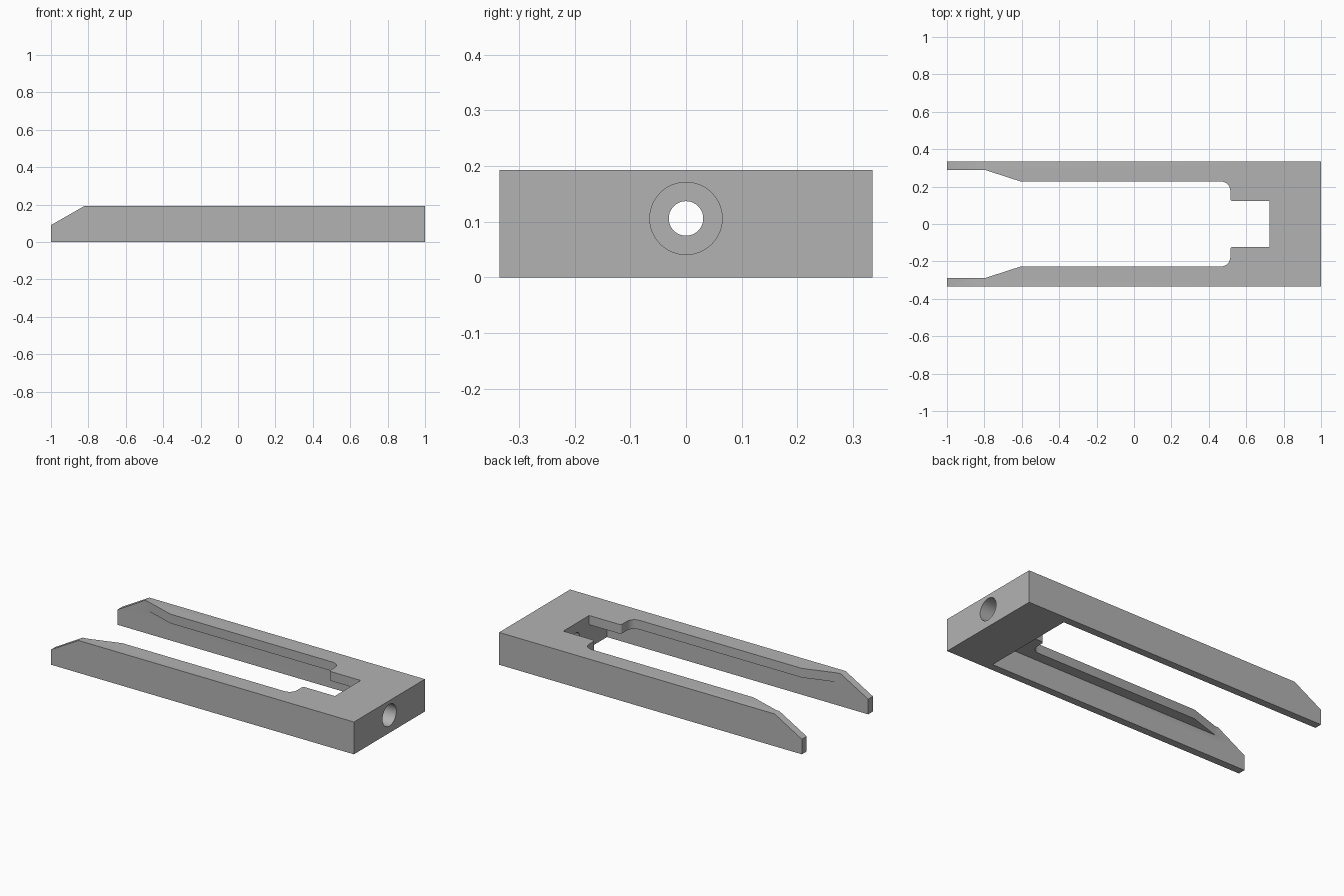
import bpy
import bmesh
import math
from mathutils import Vector

cube = bpy.data.objects.get("Cube")
if cube:
    bpy.data.objects.remove(cube, do_unlink=True)

LENGTH, HALF_W, HEIGHT = 2.0, 0.335, 0.193
WALL_Y = 0.29          # inner face of the thin arm walls
LIP_Z = 0.138          # underside of the inward lip
SLOT_END = 0.725       # inner face of the end block
BORE_Z = 0.106

grey = bpy.data.materials.new("plain grey")
grey.use_nodes = True
grey.diffuse_color = (0.45, 0.45, 0.45, 1)
grey.node_tree.nodes["Principled BSDF"].inputs["Base Color"].default_value = (0.45, 0.45, 0.45, 1)


def prism(name, outline, offset):
    """Extrude a closed outline of 3D points along the offset vector."""
    bm = bmesh.new()
    face = bm.faces.new([bm.verts.new(p) for p in outline])
    ext = bmesh.ops.extrude_face_region(bm, geom=[face])
    moved = [g for g in ext["geom"] if isinstance(g, bmesh.types.BMVert)]
    bmesh.ops.translate(bm, verts=moved, vec=Vector(offset))
    bmesh.ops.recalc_face_normals(bm, faces=bm.faces)
    mesh = bpy.data.meshes.new(name)
    bm.to_mesh(mesh)
    bm.free()
    mesh.materials.append(grey)
    obj = bpy.data.objects.new(name, mesh)
    bpy.context.collection.objects.link(obj)
    return obj


def arc(cx, cy, r, start, end, steps=8):
    angles = [math.radians(start + (end - start) * i / steps) for i in range(steps + 1)]
    return [(cx + r * math.cos(a), cy + r * math.sin(a)) for a in angles]


def bore(name, radius, x0, x1):
    ring = [(x0, y, z) for y, z in arc(0, BORE_Z, radius, 0, 360, 48)[:-1]]
    return prism(name, ring, (x1 - x0, 0, 0))


# Body: side profile with sloped tips, extruded across the width
side = [(-1, 0), (1, 0), (1, HEIGHT), (-0.82, HEIGHT), (-1, 0.09)]
body = prism("fork_body", [(x, -HALF_W, z) for x, z in side], (0, 2 * HALF_W, 0))

# Wide pocket below the lip
pocket_outline = [(-1.1, -WALL_Y), (SLOT_END, -WALL_Y), (SLOT_END, WALL_Y), (-1.1, WALL_Y)]
pocket = prism("pocket_cutter", [(x, y, -0.1) for x, y in pocket_outline], (0, 0, LIP_Z + 0.1))

# Slot through the lip: tapered mouth, rounded shoulder, narrow neck
half = [(-1.1, WALL_Y), (-0.8, WALL_Y), (-0.605, 0.227)]
half += arc(0.465, 0.177, 0.05, 90, 0)
half += arc(0.53, 0.137, 0.015, 180, 270, 4)
half += [(SLOT_END, 0.122)]
slot_outline = half + [(x, -y) for x, y in reversed(half)]
slot = prism("slot_cutter", [(x, y, 0.1) for x, y in slot_outline], (0, 0, 0.2))

# Stepped hole through the end block
wide_bore = bore("wide_bore_cutter", 0.065, 0.8, 1.1)
through_hole = bore("through_hole_cutter", 0.031, 0.65, 1.05)

# Cut the body and discard the cutters
bpy.ops.object.select_all(action='DESELECT')
bpy.context.view_layer.objects.active = body
body.select_set(True)
for cutter in (pocket, slot, wide_bore, through_hole):
    mod = body.modifiers.new(cutter.name, 'BOOLEAN')
    mod.operation = 'DIFFERENCE'
    mod.solver = 'EXACT'
    mod.object = cutter
    bpy.ops.object.modifier_apply(modifier=mod.name)
    bpy.data.objects.remove(cutter, do_unlink=True)

bpy.ops.object.shade_smooth_by_angle(angle=math.radians(30))
